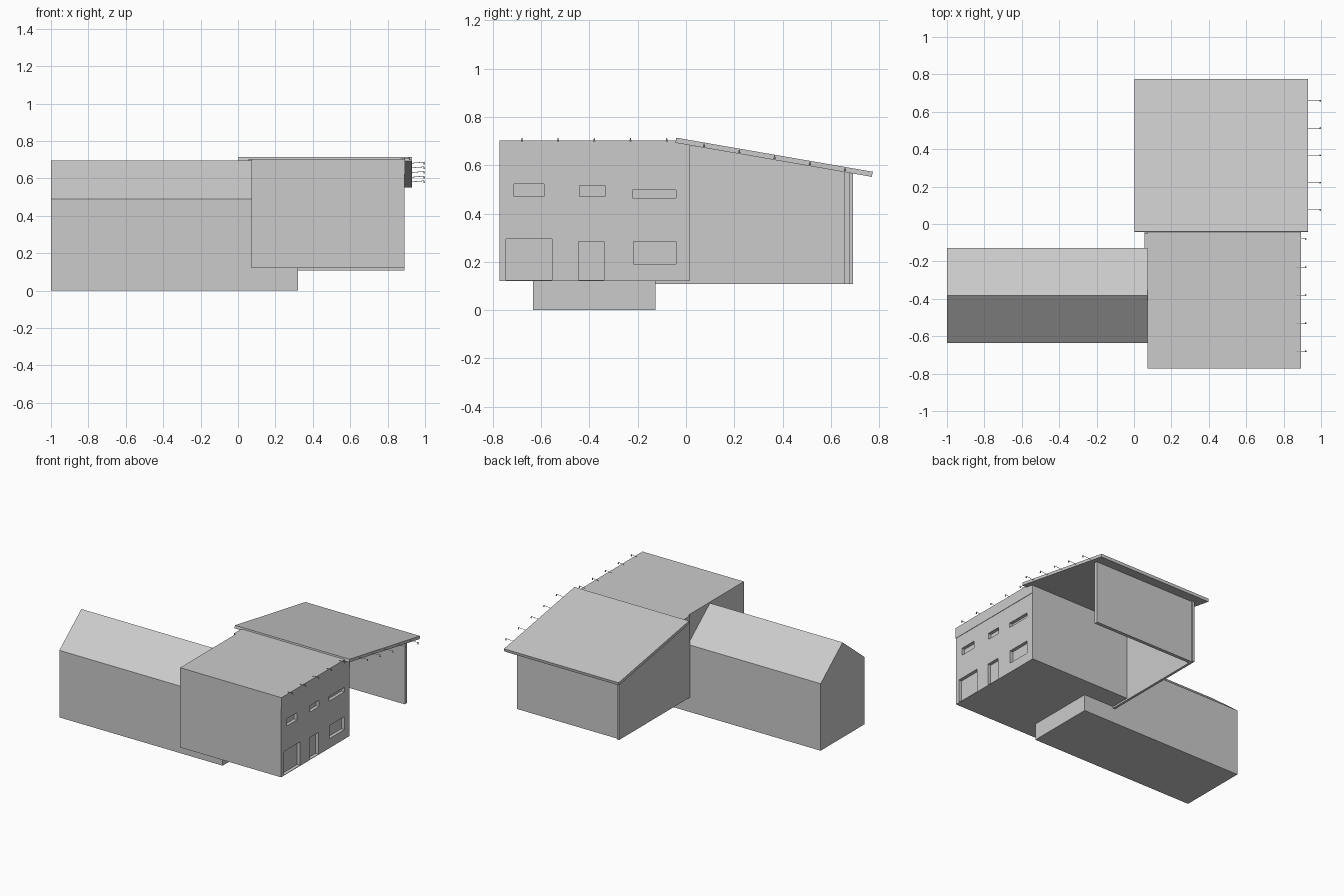
import bpy, bmesh, math
from mathutils import Vector

if "Cube" in bpy.data.objects:
    bpy.data.objects.remove(bpy.data.objects["Cube"])


def prism(name, profile, axis, lo, hi):
    """Extrude a closed 2D profile along x (profile = y,z) or y (profile = x,z)."""
    place = (lambda p, t: (t, p[0], p[1])) if axis == 'x' else (lambda p, t: (p[0], t, p[1]))
    bm = bmesh.new()
    face = bm.faces.new([bm.verts.new(place(p, lo)) for p in profile])
    ext = bmesh.ops.extrude_face_region(bm, geom=[face])
    move = Vector((hi - lo, 0, 0)) if axis == 'x' else Vector((0, hi - lo, 0))
    bmesh.ops.translate(bm, vec=move, verts=[g for g in ext['geom'] if isinstance(g, bmesh.types.BMVert)])
    bmesh.ops.recalc_face_normals(bm, faces=bm.faces)
    mesh = bpy.data.meshes.new(name)
    bm.to_mesh(mesh)
    bm.free()
    obj = bpy.data.objects.new(name, mesh)
    bpy.context.collection.objects.link(obj)
    return obj


def box(name, x0, x1, y0, y1, z0, z1):
    return prism(name, [(y0, z0), (y1, z0), (y1, z1), (y0, z1)], 'x', x0, x1)


def rod(name, a, b, r1, r2):
    """Tapered six-sided rod between two points."""
    a, b = Vector(a), Vector(b)
    bpy.ops.mesh.primitive_cone_add(vertices=6, radius1=r1, radius2=r2, depth=(b - a).length,
                                    location=(a + b) / 2)
    obj = bpy.context.object
    obj.name = name
    obj.rotation_euler = (b - a).to_track_quat('Z', 'Y').to_euler()
    return obj


# Heights of the sloping lean-to roof
def roof_top(y):
    return 0.713 - (y + 0.04) * 0.171


def roof_under(y):
    return roof_top(y) - 0.021


# Long gabled wing, running in under the main block
prism("gabled_wing", [(-0.635, 0), (-0.127, 0), (-0.127, 0.49), (-0.381, 0.695), (-0.635, 0.49)],
      'x', -1.0, 0.32)

# Main block with doors and windows recessed in its right wall
main = box("main_block", 0.073, 0.89, -0.773, 0.017, 0.12, 0.703)
openings = [
    (-0.745, -0.555, 0.124, 0.295),
    (-0.445, -0.34, 0.124, 0.283),
    (-0.217, -0.042, 0.19, 0.284),
    (-0.713, -0.588, 0.47, 0.523),
    (-0.441, -0.335, 0.47, 0.516),
    (-0.221, -0.042, 0.465, 0.498),
]
for y0, y1, z0, z1 in openings:
    cutter = box("opening_cutter", 0.866, 0.95, y0, y1, z0, z1)
    cutter.hide_render = True
    mod = main.modifiers.new("opening", 'BOOLEAN')
    mod.operation, mod.solver, mod.object = 'DIFFERENCE', 'EXACT', cutter
    bpy.context.view_layer.objects.active = main
    bpy.ops.object.modifier_apply(modifier=mod.name)
    bpy.data.objects.remove(cutter)

# Thin fascia under the flat roof edge
box("roof_fascia", 0.889, 0.893, -0.773, 0.017, 0.625, 0.703)

# Lean-to: sloped roof slab, left wall and back wall, open on the right
prism("lean_to_roof", [(-0.044, 0.693), (0.77, 0.552), (0.774, 0.573), (-0.04, 0.714)],
      'x', 0.003, 0.93)
prism("lean_to_left_wall",
      [(-0.13, 0.108), (0.691, 0.108), (0.691, roof_under(0.691)),
       (-0.04, roof_under(-0.04)), (-0.05, 0.703), (-0.13, 0.703)], 'x', 0.057, 0.075)
prism("lean_to_back_wall",
      [(0.655, 0.108), (0.68, 0.108), (0.68, roof_under(0.68)), (0.655, roof_under(0.655))],
      'x', 0.075, 0.89)

# Small lamps along both right-hand roof edges
for i in range(5):
    y_main, y_lean = -0.68 + 0.15 * i, 0.075 + 0.146 * i
    for x0, x1, y, z in ((0.87, 0.918, y_main, 0.704), (0.925, 0.995, y_lean, roof_top(y_lean) - 0.012)):
        rod("lamp_arm", (x0, y, z), (x1, y, z + 0.006), 0.0015, 0.0015)
        rod("lamp_head", (x1, y, z - 0.006), (x1, y, z + 0.008), 0.005, 0.0015)
